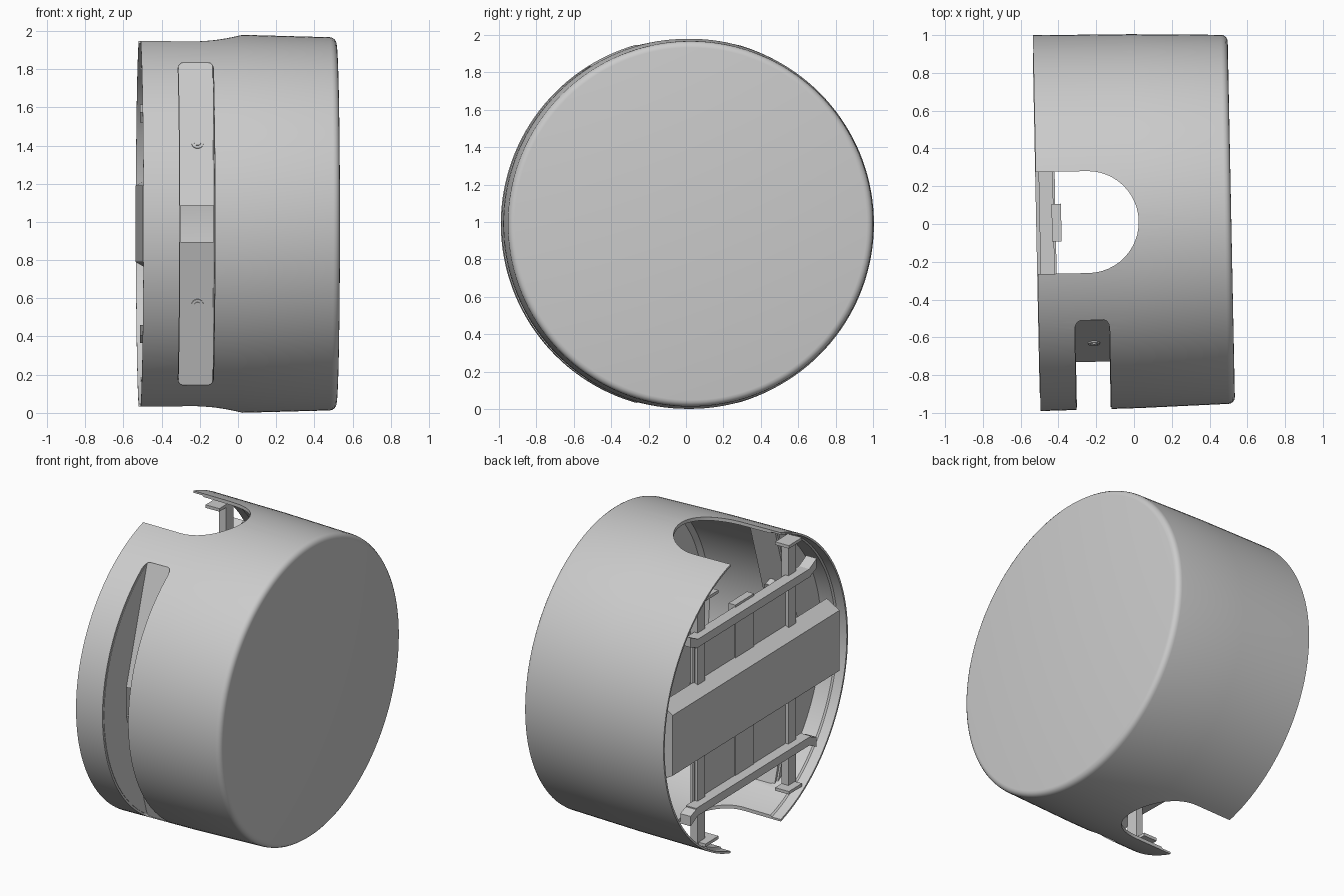
import bpy, bmesh, math
from mathutils import Matrix, Vector

if "Cube" in bpy.data.objects:
    bpy.data.objects.remove(bpy.data.objects["Cube"])

# Everything is modelled around the drum axis (local x), then tilted and lifted.
PLACE = Matrix.Translation((0, 0.015, 0.99)) @ Matrix.Rotation(math.radians(1.15), 4, 'Z')


def make(name, bm):
    bmesh.ops.recalc_face_normals(bm, faces=bm.faces)
    me = bpy.data.meshes.new(name)
    bm.to_mesh(me)
    bm.free()
    ob = bpy.data.objects.new(name, me)
    bpy.context.collection.objects.link(ob)
    return ob


def prism(name, pts, axis, lo, hi):
    """Extrude a 2D outline along an axis (outline uses the other two axes in order)."""
    bm = bmesh.new()
    rings = []
    for h in (lo, hi):
        ring = []
        for p in pts:
            co = list(p)
            co.insert(axis, h)
            ring.append(bm.verts.new(co))
        rings.append(ring)
    n = len(pts)
    bm.faces.new(rings[0])
    bm.faces.new(rings[1])
    for i in range(n):
        j = (i + 1) % n
        bm.faces.new((rings[0][i], rings[0][j], rings[1][j], rings[1][i]))
    return make(name, bm)


def box(name, x0, x1, y0, y1, z0, z1):
    return prism(name, [(x0, y0), (x1, y0), (x1, y1), (x0, y1)], 2, z0, z1)


def cylinder(name, center, direction, r, depth):
    bm = bmesh.new()
    bmesh.ops.create_cone(bm, cap_ends=True, segments=24, radius1=r, radius2=r, depth=depth)
    rot = Vector(direction).to_track_quat('Z', 'Y').to_matrix().to_4x4()
    bm.transform(Matrix.Translation(center) @ rot)
    return make(name, bm)


def cut(ob, cutter):
    m = ob.modifiers.new("cut", 'BOOLEAN')
    m.operation, m.solver, m.object = 'DIFFERENCE', 'EXACT', cutter
    bpy.context.view_layer.objects.active = ob
    bpy.ops.object.modifier_apply(modifier=m.name)
    bpy.data.objects.remove(cutter)


# Drum shell: lathed cup, closed at +x
outer = [(-0.515, 0.995), (0.0, 0.99), (0.48, 0.977)]
outer += [(0.48 + 0.035 * math.sin(a), 0.942 + 0.035 * math.cos(a))
          for a in (math.radians(d) for d in (22, 45, 68, 90))]
inner = [(0.487, 0.93), (0.46, 0.955), (0.0, 0.968), (-0.44, 0.973), (-0.45, 0.982), (-0.515, 0.982)]
profile, SEG = outer + inner, 144
bm = bmesh.new()
rings = [[bm.verts.new((x, r * math.cos(2 * math.pi * i / SEG), r * math.sin(2 * math.pi * i / SEG)))
          for i in range(SEG)] for x, r in profile]
for k in range(len(rings)):
    if k == len(outer) - 1:
        continue
    a, b = rings[k], rings[(k + 1) % len(rings)]
    for i in range(SEG):
        j = (i + 1) % SEG
        bm.faces.new((a[i], a[j], b[j], b[i]))
bm.faces.new(rings[len(outer) - 1])
bm.faces.new(rings[len(outer)])
shell = make("drum_shell", bm)

# U-shaped notches through the top and bottom
u = [(-0.7, -0.27)]
u += [(-0.245 + 0.27 * math.cos(a), 0.27 * math.sin(a))
      for a in (math.radians(-90 + 7.5 * i) for i in range(25))]
u += [(-0.7, 0.27)]
cut(shell, prism("notch_cutter", u, 2, -1.2, 1.2))

# Long rounded slot in the front
S0, S1, SZ, R = -0.325, -0.14, 0.845, 0.03
slot = []
for cx, cz, start in ((S1 - R, SZ - R, 0), (S0 + R, SZ - R, 90),
                      (S0 + R, -SZ + R, 180), (S1 - R, -SZ + R, 270)):
    for d in (0, 30, 60, 90):
        a = math.radians(start + d)
        slot.append((cx + R * math.cos(a), cz + R * math.sin(a)))
cut(shell, prism("slot_cutter", slot, 1, -1.2, -0.4))

# Slot side walls
arc = [(-0.98 * math.cos(a), 0.98 * math.sin(a))
       for a in (math.radians(-59 + 118 * i / 32) for i in range(33))]
wall = arc + [(-0.74, 0.095), (-0.74, -0.095)]
prism("slot_wall_left", wall, 0, S0 - 0.012, S0 + 0.003)
prism("slot_wall_right", wall, 0, S1 - 0.003, S1 + 0.012)

# Sloped slot floors with screws; the gap between them is the window
for s, tag in ((1, "upper"), (-1, "lower")):
    floor = [(-0.51, s * 0.85), (-0.74, s * 0.095), (-0.715, s * 0.095), (-0.485, s * 0.85)]
    prism("slot_floor_" + tag, floor, 0, S0, S1)
    normal = Vector((0, -0.755, s * 0.23)).normalized()
    spot = Vector((-0.225, -0.641, s * 0.425))
    cylinder("screw_washer_" + tag, spot, normal, 0.032, 0.012)
    cylinder("screw_head_" + tag, spot + normal * 0.006, normal, 0.018, 0.012)
    cylinder("screw_boss_" + tag, spot - normal * 0.05, normal, 0.03, 0.06)

# Window sides behind the slot
for s, tag in ((1, "top"), (-1, "bottom")):
    z0, z1 = sorted((s * 0.095, s * 0.11))
    box("window_" + tag, S0, S1, -0.735, -0.66, z0, z1)

# Wide cross bar over the open end, flaring inward
prism("center_bar", [(-0.518, -0.2), (-0.425, -0.255), (-0.425, 0.255), (-0.518, 0.2)], 1, -0.9, 0.9)

# Backing panel and its raised middle strip
box("back_panel", -0.43, -0.415, -0.54, 0.54, -0.56, 0.56)
box("center_rib", -0.435, -0.385, -0.1, 0.1, -0.6, 0.6)

for s, tag in ((1, "upper"), (-1, "lower")):
    # Thin cross bars with hooked ends
    z0, z1 = sorted((s * 0.53, s * 0.585))
    box("thin_bar_" + tag, -0.5, -0.425, -0.62, 0.62, z0, z1)
    for t, side in ((1, "back"), (-1, "front")):
        hook = [(t * 0.6, s * 0.53), (t * 0.68, s * 0.56), (t * 0.68, s * 0.625), (t * 0.6, s * 0.585)]
        prism("bar_hook_%s_%s" % (tag, side), hook, 0, -0.5, -0.425)
        # Tabs at the post ends
        y0, y1 = sorted((t * 0.38, t * 0.52))
        z0, z1 = sorted((s * 0.805, s * 0.825))
        box("post_tab_%s_%s" % (tag, side), -0.5, -0.4, y0, y1, z0, z1)

# Upright posts
for t, side in ((1, "back"), (-1, "front")):
    y0, y1 = sorted((t * 0.45, t * 0.53))
    box("post_" + side, -0.45, -0.4, y0, y1, -0.82, 0.82)

# Place everything and shade smooth
for ob in bpy.context.scene.objects:
    ob.data.transform(PLACE)
    ob.select_set(True)
bpy.context.view_layer.objects.active = shell
bpy.ops.object.shade_smooth_by_angle(angle=math.radians(30))
